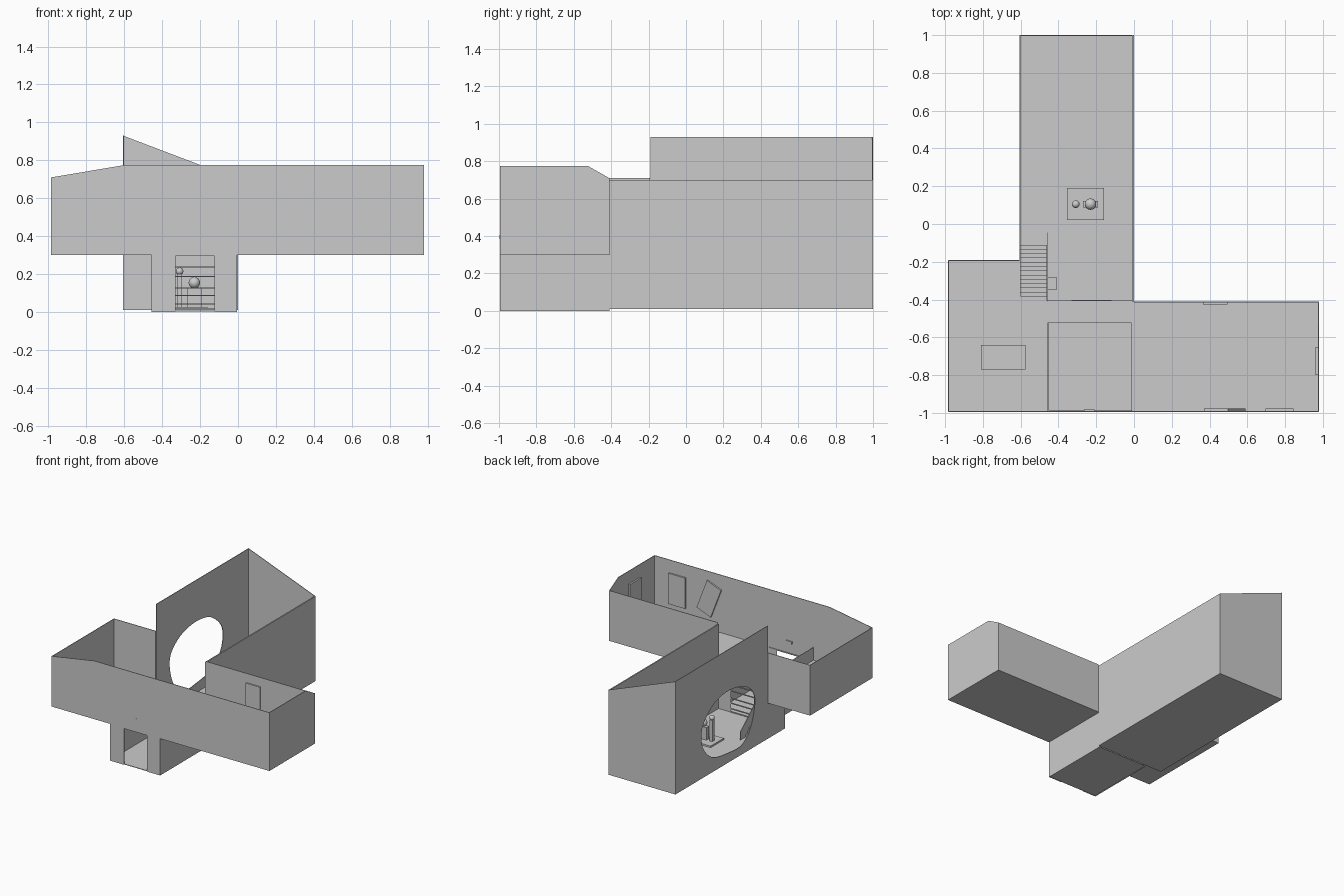
import bpy, bmesh, math
from mathutils import Vector, Matrix

if "Cube" in bpy.data.objects:
    bpy.data.objects.remove(bpy.data.objects["Cube"])

T = 0.005  # wall thickness


def panel(name, axis, pos, outline, holes=(), thick=T):
    """Flat outline with optional holes on the plane axis=pos, thickened along +axis."""
    place = {'x': lambda u, v: (pos, u, v),
             'y': lambda u, v: (u, pos, v),
             'z': lambda u, v: (u, v, pos)}[axis]
    bm = bmesh.new()
    for loop in (outline, *holes):
        vs = [bm.verts.new(place(u, v)) for u, v in loop]
        for a, b in zip(vs, vs[1:] + vs[:1]):
            bm.edges.new((a, b))
    bmesh.ops.triangle_fill(bm, use_beauty=True, use_dissolve=False, edges=bm.edges[:])
    ext = bmesh.ops.extrude_face_region(bm, geom=bm.faces[:], use_keep_orig=True)
    shift = Vector([thick if axis == a else 0 for a in 'xyz'])
    bmesh.ops.translate(bm, vec=shift,
                        verts=[g for g in ext['geom'] if isinstance(g, bmesh.types.BMVert)])
    bmesh.ops.recalc_face_normals(bm, faces=bm.faces[:])
    return finish(name, bm)


def finish(name, bm):
    me = bpy.data.meshes.new(name)
    bm.to_mesh(me)
    bm.free()
    ob = bpy.data.objects.new(name, me)
    bpy.context.collection.objects.link(ob)
    return ob


def rect(u0, u1, v0, v1):
    return [(u0, v0), (u1, v0), (u1, v1), (u0, v1)]


def box(name, x0, x1, y0, y1, z0, z1, turn=0):
    bm = bmesh.new()
    bmesh.ops.create_cube(bm, size=1)
    bmesh.ops.scale(bm, vec=(x1 - x0, y1 - y0, z1 - z0), verts=bm.verts)
    ob = finish(name, bm)
    ob.location = ((x0 + x1) / 2, (y0 + y1) / 2, (z0 + z1) / 2)
    ob.rotation_euler.y = turn
    return ob


def ball(name, loc, r):
    bm = bmesh.new()
    bmesh.ops.create_uvsphere(bm, u_segments=24, v_segments=14, radius=r)
    for f in bm.faces:
        f.smooth = True
    finish(name, bm).location = loc


def smooth_loop(pts, steps=6):
    """Closed Catmull-Rom curve through a few points."""
    out, n = [], len(pts)
    for i in range(n):
        a, b, c, d = (Vector(pts[(i + k) % n]) for k in (-1, 0, 1, 2))
        for s in range(steps):
            t = s / steps
            p = 0.5 * (2 * b + (c - a) * t + (2 * a - 5 * b + 4 * c - d) * t * t
                       + (3 * b - a - 3 * c + d) * t ** 3)
            out.append((p.x, p.y))
    return out


# Tall hall: floor, pitched end wall, side walls, rounded window
panel('hall_floor', 'z', 0.01, rect(-0.605, 0, -0.41, 1))
panel('hall_end_wall', 'y', 1 - T, [(-0.605, 0.01), (0, 0.01), (0, 0.70), (-0.605, 0.93)])
window = smooth_loop([(0.664, 0.37), (0.638, 0.24), (0.52, 0.13), (0.33, 0.09), (0.133, 0.09),
                      (0.015, 0.22), (-0.02, 0.42), (0.094, 0.543), (0.288, 0.593),
                      (0.48, 0.569), (0.62, 0.47)])
panel('hall_window_wall', 'x', -0.605,
      [(-0.41, 0.01), (1, 0.01), (1, 0.93), (-0.19, 0.93), (-0.19, 0.30), (-0.41, 0.30)], [window])
panel('hall_right_wall', 'x', -0.01, rect(-0.41, 1, 0.01, 0.70), thick=0.01)
panel('hall_front_wall', 'y', -0.41,
      [(-0.605, 0.01), (-0.33, 0.01), (-0.33, 0.295), (-0.12, 0.295), (-0.12, 0.01),
       (0, 0.01), (0, 0.305), (-0.605, 0.305)])

# Slatted screen in the inner doorway
for i, z in enumerate((0.015, 0.04, 0.085, 0.125, 0.185, 0.235)):
    box(f'screen_slat_{i}', -0.33, -0.12, -0.412, -0.402, z, z + 0.006)

# Upper gallery: floor with a stairwell void, walls
panel('gallery_floor', 'z', 0.30,
      [(-0.985, -0.99), (0.98, -0.99), (0.98, -0.41), (-0.605, -0.41), (-0.605, -0.19), (-0.985, -0.19)],
      [rect(-0.455, -0.012, -0.985, -0.525)])
panel('gallery_front_wall', 'y', -0.995,
      [(-0.985, 0.30), (0.98, 0.30), (0.98, 0.775), (-0.6, 0.775), (-0.985, 0.71)])
panel('gallery_right_wall', 'x', 0.98 - T,
      [(-0.995, 0.30), (-0.41, 0.30), (-0.41, 0.71), (-0.525, 0.775), (-0.995, 0.775)])
panel('gallery_back_wall', 'y', -0.415, rect(0, 0.98, 0.30, 0.71))
panel('gallery_left_wall', 'x', -0.985, rect(-0.995, -0.19, 0.30, 0.71))
panel('gallery_left_back_wall', 'y', -0.195, rect(-0.985, -0.605, 0.30, 0.71))

# Parapets around the void
panel('void_parapet_left', 'x', -0.457, rect(-0.99, -0.525, 0.30, 0.41), thick=0.003)
panel('void_parapet_back', 'y', -0.525, rect(-0.457, -0.012, 0.30, 0.41), thick=0.003)
panel('void_parapet_right', 'x', -0.014, rect(-0.99, -0.525, 0.30, 0.41), thick=0.003)

# Entrance below the gallery with an open doorway
panel('entrance_floor', 'z', 0.003, rect(-0.457, -0.005, -0.995, -0.41))
panel('entrance_front_wall', 'y', -0.995,
      [(-0.457, 0), (-0.33, 0), (-0.33, 0.295), (-0.125, 0.295), (-0.125, 0), (-0.005, 0),
       (-0.005, 0.30), (-0.457, 0.30)])
panel('entrance_left_wall', 'x', -0.457, rect(-0.995, -0.41, 0, 0.30))
panel('entrance_right_wall', 'x', -0.01, rect(-0.995, -0.41, 0, 0.30))
box('sign_plate', -0.265, -0.21, -0.996, -0.982, 0.385, 0.405)

# Staircase as one stepped profile, with a sloped side wall
N = 13
steps = [(-0.405, 0.012)]
for i in range(N):
    y = -0.405 + 0.295 * i / N
    z = 0.012 + 0.29 * (N - i) / N
    steps += [(y, z), (y + 0.295 / N, z)]
steps.append((-0.11, 0.012))
panel('staircase', 'x', -0.60, steps, thick=0.14)
panel('stair_side_wall', 'x', -0.459,
      [(-0.41, 0.012), (-0.045, 0.012), (-0.045, 0.08), (-0.41, 0.39)])
box('wall_box', -0.455, -0.41, -0.35, -0.28, 0.015, 0.08)

# Sculpture of two posts with round heads on a plinth
box('plinth', -0.355, -0.16, 0.02, 0.19, 0.012, 0.028)
box('small_post', -0.322, -0.294, 0.09, 0.12, 0.028, 0.20)
ball('small_head', (-0.308, 0.105, 0.215), 0.02)
box('large_post', -0.27, -0.19, 0.087, 0.123, 0.028, 0.13)
ball('large_head', (-0.23, 0.105, 0.155), 0.03)

# Pictures and bench in the gallery
box('picture_straight', 0.695, 0.845, -0.99, -0.978, 0.42, 0.67)
box('picture_tilted', 0.412, 0.548, -0.99, -0.978, 0.428, 0.688, math.radians(-21))
box('picture_back', 0.365, 0.495, -0.425, -0.413, 0.39, 0.635)
box('picture_end', 0.962, 0.976, -0.80, -0.65, 0.42, 0.67)
box('bench', -0.81, -0.575, -0.77, -0.64, 0.304, 0.35)
